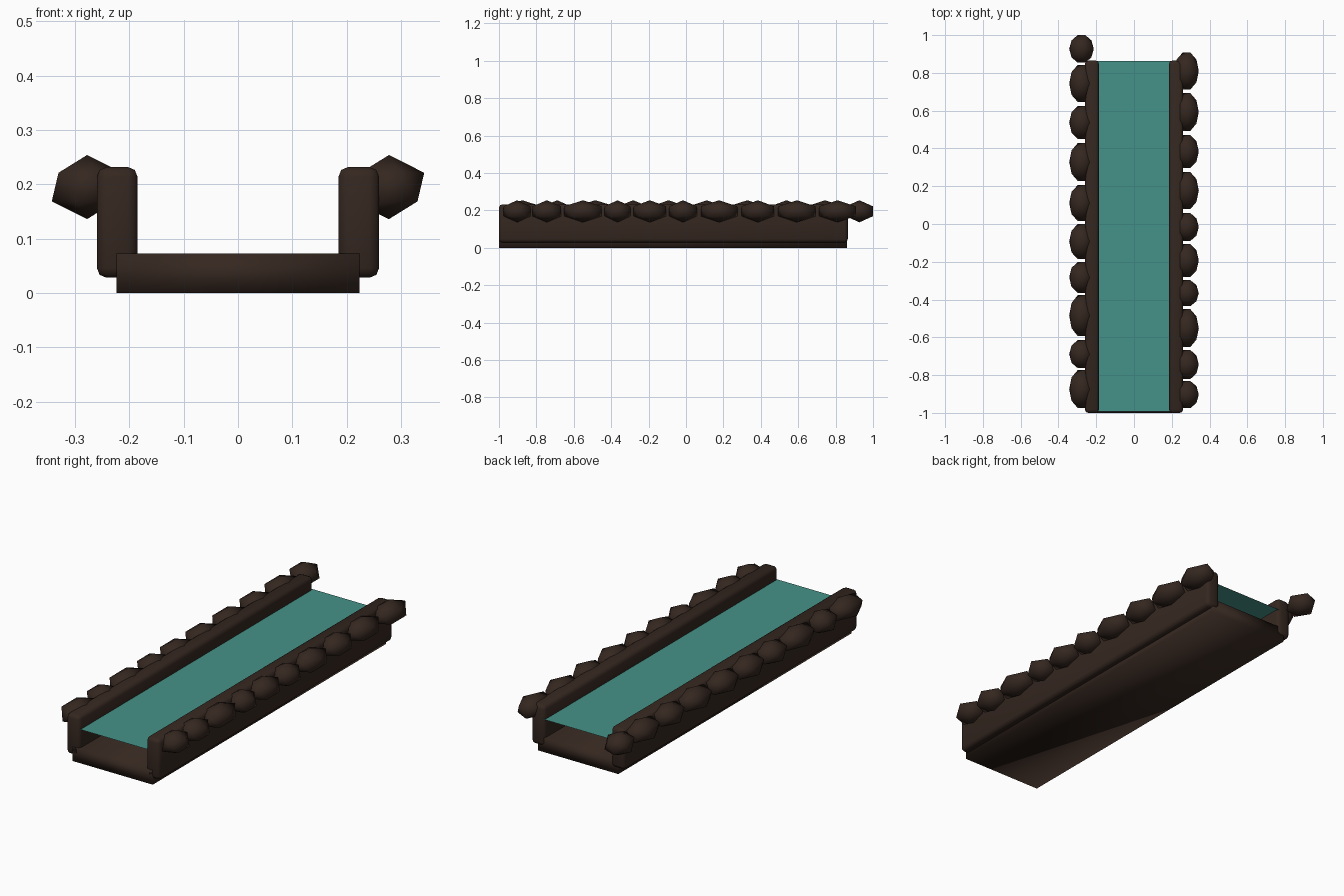
import bpy

if "Cube" in bpy.data.objects:
    bpy.data.objects.remove(bpy.data.objects["Cube"])

Y0, Y1 = -1.0, 0.86          # channel ends


def material(name, color):
    m = bpy.data.materials.new(name)
    m.diffuse_color = color
    m.use_nodes = True
    m.node_tree.nodes["Principled BSDF"].inputs["Base Color"].default_value = m.diffuse_color
    return m


wood = material("dark_brown", (0.035, 0.02, 0.014, 1))
teal = material("teal_water", (0.06, 0.29, 0.25, 1))


def finish(name, mat, smooth=True):
    ob = bpy.context.object
    ob.name = name
    ob.data.materials.append(mat)
    bpy.ops.object.transform_apply(location=False, rotation=False, scale=True)
    if smooth:
        bpy.ops.object.shade_smooth()
    return ob


def box(name, x0, x1, y0, y1, z0, z1, mat):
    bpy.ops.mesh.primitive_cube_add(
        size=1, location=((x0 + x1) / 2, (y0 + y1) / 2, (z0 + z1) / 2))
    bpy.context.object.scale = (x1 - x0, y1 - y0, z1 - z0)
    return finish(name, mat)


# Channel bed
box("bed", -0.224, 0.224, Y0, Y1, 0, 0.073, wood)

# Rounded side walls
for side, x0, x1 in (("left", -0.26, -0.185), ("right", 0.185, 0.26)):
    wall = box(side + "_wall", x0, x1, Y0, Y1 + 0.005, 0.028, 0.232, wood)
    bevel = wall.modifiers.new("rounding", "BEVEL")
    bevel.width = 0.018
    bevel.segments = 2

# Water surface
bpy.ops.mesh.primitive_plane_add(size=1, location=(0, (Y0 + Y1) / 2 + 0.005, 0.166))
bpy.context.object.scale = (0.39, 1.855, 1)
finish("water", teal, False)

# Stones along both walls: (centre y, half length)
rows = {
    "left": (-0.278, [(0.927, 0.073), (0.744, 0.098), (0.537, 0.087), (0.328, 0.1),
                      (0.111, 0.095), (-0.093, 0.093), (-0.283, 0.082),
                      (-0.485, 0.108), (-0.689, 0.074), (-0.874, 0.1)]),
    "right": (0.278, [(0.81, 0.098), (0.593, 0.1), (0.384, 0.087), (0.177, 0.098),
                      (-0.016, 0.074), (-0.193, 0.087), (-0.366, 0.069),
                      (-0.551, 0.1), (-0.744, 0.077), (-0.903, 0.072)]),
}
for side, (x, stones) in rows.items():
    for i, (y, half) in enumerate(stones):
        bpy.ops.mesh.primitive_ico_sphere_add(
            subdivisions=1, radius=1, location=(x, y, 0.195))
        stone = bpy.context.object
        # mirrored rows share the same unrotated stone shape
        stone.scale = (0.0727, half / 0.8506, 0.059)
        finish(f"{side}_stone_{i + 1}", wood)
